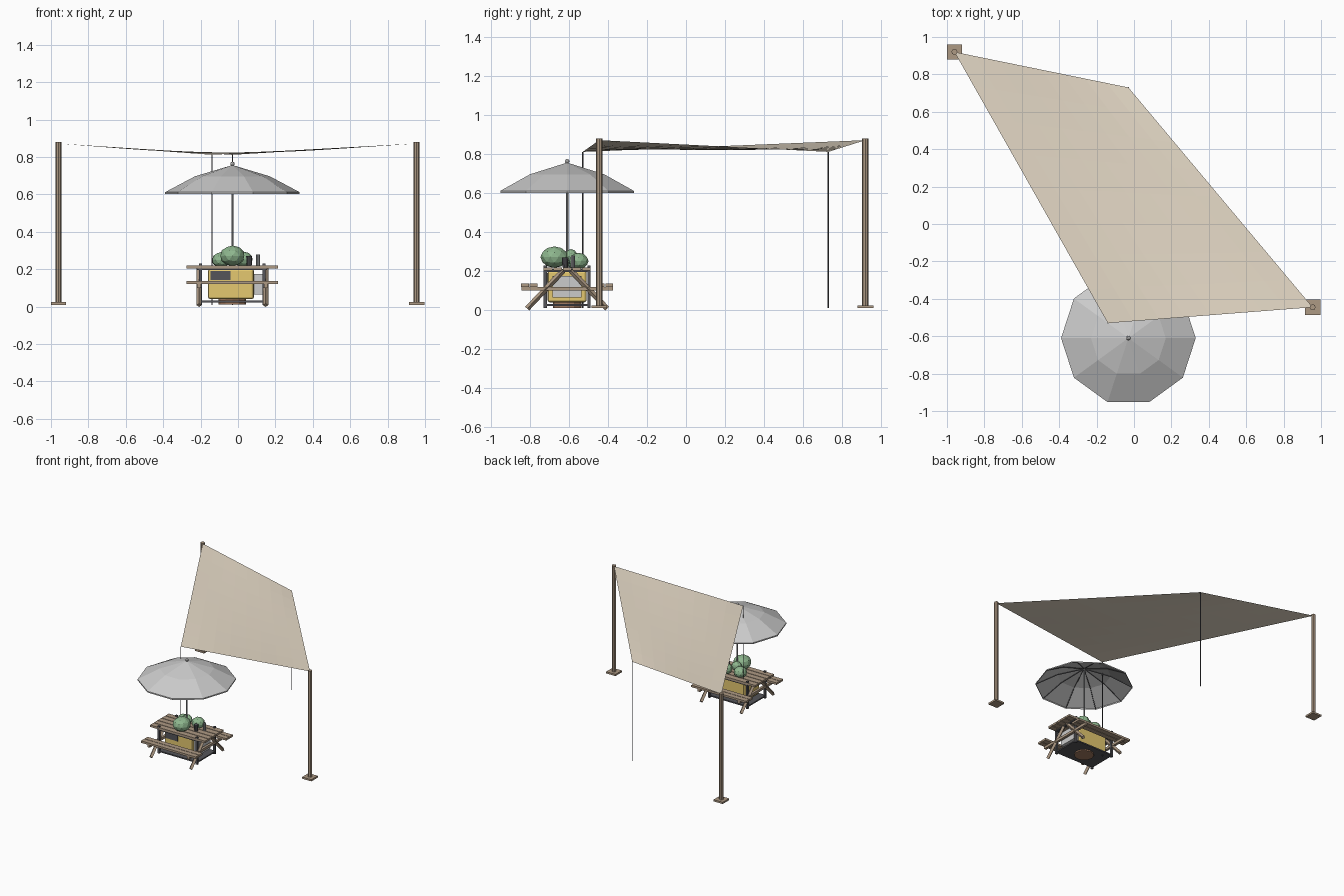
import bpy, bmesh, math
from mathutils import Vector

if "Cube" in bpy.data.objects:
    bpy.data.objects.remove(bpy.data.objects["Cube"])

CX, CY = -0.03, -0.61  # middle of the table and umbrella

def material(name, rgb):
    m = bpy.data.materials.new(name)
    m.diffuse_color = (*rgb, 1)
    m.use_nodes = True
    m.node_tree.nodes["Principled BSDF"].inputs["Base Color"].default_value = m.diffuse_color
    return m

WOOD = material("wood", (0.42, 0.32, 0.23))
CLOTH = material("cloth", (0.80, 0.71, 0.58))
GREEN = material("leaf_green", (0.27, 0.47, 0.27))
YELLOW = material("yellow", (0.78, 0.58, 0.16))
DARK = material("dark_metal", (0.09, 0.09, 0.10))
STEEL = material("steel", (0.35, 0.36, 0.37))
RUST = material("rust", (0.36, 0.20, 0.12))

def add(name, bm, mat=None):
    me = bpy.data.meshes.new(name)
    bm.to_mesh(me)
    bm.free()
    ob = bpy.data.objects.new(name, me)
    bpy.context.collection.objects.link(ob)
    if mat:
        me.materials.append(mat)
    return ob

def box(name, lo, hi, mat=None, bevel=0):
    lo, hi = Vector(lo), Vector(hi)
    bm = bmesh.new()
    bmesh.ops.create_cube(bm, size=1)
    for v in bm.verts:
        v.co = (lo + hi) / 2 + v.co * (hi - lo)
    if bevel:
        bmesh.ops.bevel(bm, geom=bm.edges[:], offset=bevel, segments=2, profile=0.5, affect='EDGES')
    return add(name, bm, mat)

def rod(name, a, b, r, mat=None, sides=8, r2=None):
    a, b = Vector(a), Vector(b)
    bm = bmesh.new()
    bmesh.ops.create_cone(bm, cap_ends=True, segments=sides, radius1=r,
                          radius2=r if r2 is None else r2, depth=(b - a).length)
    ob = add(name, bm, mat)
    ob.location = (a + b) / 2
    ob.rotation_mode = 'QUATERNION'
    ob.rotation_quaternion = Vector((0, 0, 1)).rotation_difference(b - a)
    return ob

def ball(name, pos, size, mat=None, detail=2):
    bm = bmesh.new()
    bmesh.ops.create_icosphere(bm, subdivisions=detail, radius=1)
    ob = add(name, bm, mat)
    ob.location, ob.scale = pos, size
    return ob

# shade sail: a twisted sheet with a slight sag
A, B, C, D = (Vector(p) for p in ((-0.96, 0.92, 0.872), (-0.03, 0.73, 0.812),
                                  (0.955, -0.445, 0.872), (-0.14, -0.53, 0.812)))
N = 8
bm = bmesh.new()
grid = []
for i in range(N + 1):
    u = i / N
    row = []
    for j in range(N + 1):
        v = j / N
        p = A.lerp(B, u).lerp(D.lerp(C, u), v)
        p.z -= 0.02 * 16 * u * (1 - u) * v * (1 - v)
        row.append(bm.verts.new(p))
    grid.append(row)
for i in range(N):
    for j in range(N):
        bm.faces.new((grid[i][j], grid[i][j + 1], grid[i + 1][j + 1], grid[i + 1][j]))
bmesh.ops.recalc_face_normals(bm, faces=bm.faces[:])
add("shade_sail", bm, CLOTH)

# wooden posts with foot plates, and thin tie lines at the low corners
for p in (A, C):
    rod("sail_post", (p.x, p.y, 0.01), (p.x, p.y, 0.88), 0.016, WOOD)
    box("post_foot", (p.x - 0.041, p.y - 0.041, 0.01), (p.x + 0.041, p.y + 0.041, 0.024), WOOD)
for p in (B, D):
    rod("tie_line", (p.x, p.y, 0.01), (p.x, p.y, 0.812), 0.003, DARK, 6)

# umbrella canopy, ten panels with a short rim
bm = bmesh.new()
rings = []
for r, z in ((0.36, 0.602), (0.36, 0.612), (0.2, 0.697)):
    rings.append([bm.verts.new((CX + r * math.cos(k * math.pi / 5),
                                CY + r * math.sin(k * math.pi / 5), z)) for k in range(10)])
top = bm.verts.new((CX, CY, 0.757))
for k in range(10):
    n = (k + 1) % 10
    for lo, hi in zip(rings, rings[1:]):
        bm.faces.new((lo[k], lo[n], hi[n], hi[k]))
    bm.faces.new((rings[-1][k], rings[-1][n], top))
add("umbrella_canopy", bm)

# umbrella ribs, pole and finial
for k in range(10):
    c, s = math.cos(k * math.pi / 5), math.sin(k * math.pi / 5)
    mid = (CX + 0.2 * c, CY + 0.2 * s, 0.691)
    rod("umbrella_rib", (CX + 0.355 * c, CY + 0.355 * s, 0.606), mid, 0.003, DARK, 5)
    rod("umbrella_rib", mid, (CX, CY, 0.75), 0.003, DARK, 5)
rod("umbrella_pole", (CX, CY, 0.03), (CX, CY, 0.755), 0.006, STEEL)
ball("umbrella_finial", (CX, CY, 0.764), (0.012,) * 3)

# table top planks and bench planks
X0, X1 = CX - 0.245, CX + 0.245
for k in range(5):
    y = CY - 0.12 + k * 0.049
    box("table_plank", (X0, y, 0.204), (X1, y + 0.044, 0.22), WOOD)
for s in (-1, 1):
    for d in (0.152, 0.196):
        y = CY + s * (d + 0.02)
        box("bench_plank", (X0, y - 0.02, 0.12), (X1, y + 0.02, 0.136), WOOD)

# A-frame legs, cross beams, dark corner posts and rails
for s in (-1, 1):
    x = CX + s * 0.178
    box("bench_beam", (x - 0.01, CY - 0.235, 0.1), (x + 0.01, CY + 0.235, 0.12), WOOD)
    for t in (-1, 1):
        rod("table_leg", (x, CY + t * 0.205, 0.008), (x, CY + t * 0.02, 0.203), 0.014, WOOD, 4)
        box("frame_post", (CX + s * 0.17 - 0.008, CY + t * 0.112 - 0.008, 0.01),
            (CX + s * 0.17 + 0.008, CY + t * 0.112 + 0.008, 0.23), DARK)
    box("frame_rail", (x - 0.012, CY - 0.112, 0.196), (x + 0.006, CY + 0.112, 0.21), DARK)
    box("frame_rail", (CX - 0.17, CY + s * 0.112 - 0.006, 0.196),
        (CX + 0.17, CY + s * 0.112 + 0.006, 0.21), DARK)
box("base_tray", (CX - 0.175, CY - 0.118, 0.022), (CX + 0.175, CY + 0.118, 0.032), DARK)

# round foot under the tray
rod("round_foot", (CX, CY, 0.012), (CX, CY, 0.04), 0.073, RUST, 12)

# yellow cabinet with dark window and grey side unit
box("cabinet", (-0.16, CY - 0.1, 0.04), (0.085, CY + 0.1, 0.203), YELLOW, 0.012)
box("cabinet_window", (-0.147, CY - 0.105, 0.143), (-0.04, CY - 0.09, 0.19), DARK)
box("side_unit", (0.08, CY - 0.075, 0.065), (0.13, CY + 0.075, 0.175))

# plants, cup and bottle on the table
ball("bush_large", (-0.03, CY - 0.065, 0.272), (0.067, 0.072, 0.055), GREEN)
ball("bush_left", (-0.09, CY + 0.045, 0.25), (0.05, 0.05, 0.042), GREEN)
ball("bush_right", (0.03, CY + 0.06, 0.252), (0.05, 0.05, 0.042), GREEN)
ball("bush_top", (-0.04, CY + 0.02, 0.275), (0.04, 0.035, 0.038), GREEN)
rod("cup", (0.06, CY - 0.01, 0.22), (0.06, CY - 0.01, 0.27), 0.014, DARK, 10, 0.017)
rod("bottle", (0.108, CY + 0.03, 0.22), (0.108, CY + 0.03, 0.28), 0.011, STEEL, 10)
